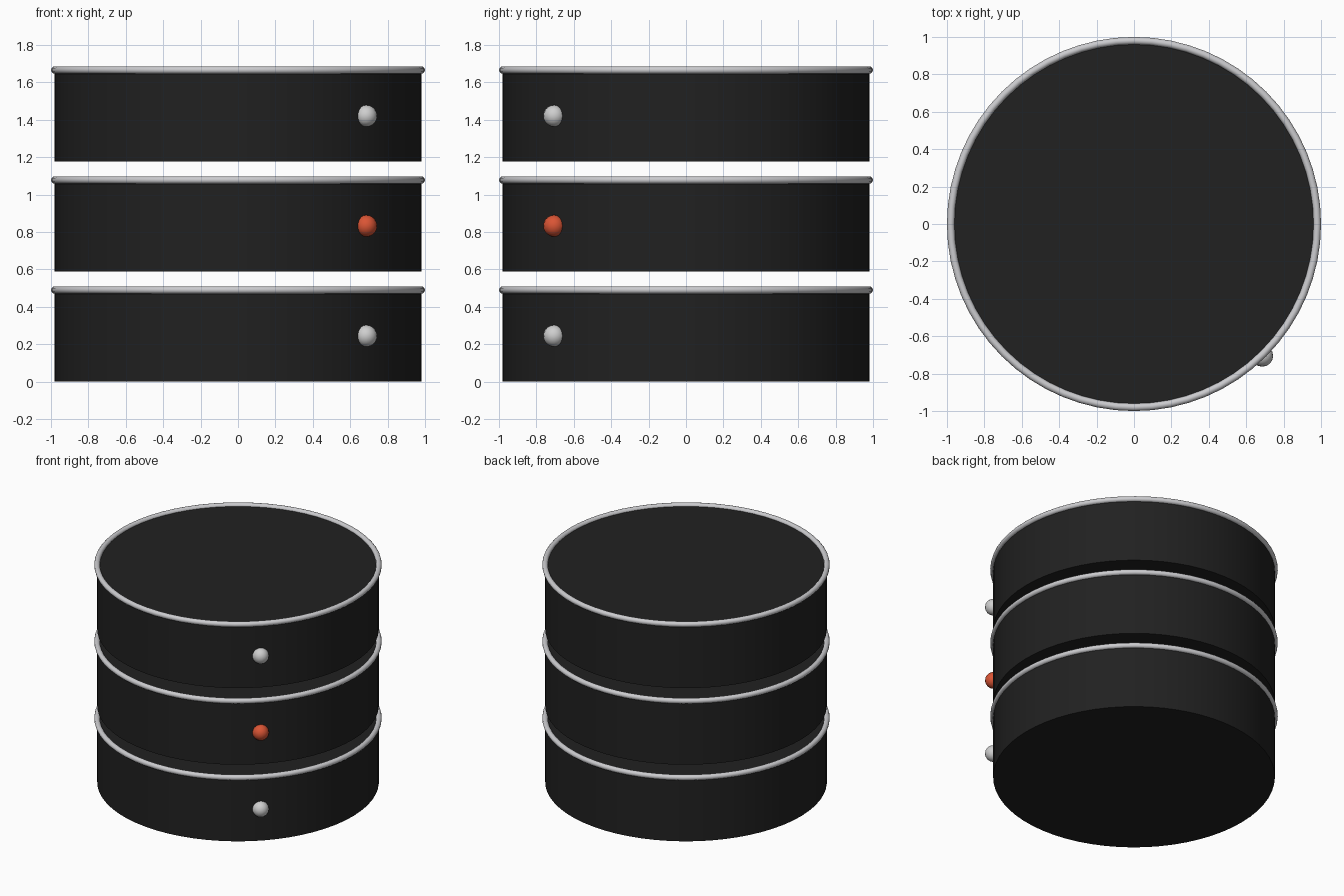
import bpy
import math

cube = bpy.data.objects.get("Cube")
if cube:
    bpy.data.objects.remove(cube, do_unlink=True)


def material(name, rgb):
    mat = bpy.data.materials.new(name)
    mat.use_nodes = True
    colour = (*rgb, 1)
    mat.diffuse_color = colour
    mat.node_tree.nodes["Principled BSDF"].inputs["Base Color"].default_value = colour
    return mat


black = material("black", (0.015, 0.015, 0.015))
silver = material("silver", (0.6, 0.6, 0.62))
white = material("pale grey", (0.62, 0.62, 0.62))
orange = material("orange red", (0.7, 0.09, 0.035))


def finish(name, mat):
    obj = bpy.context.object
    obj.name = name
    obj.data.materials.append(mat)
    bpy.ops.object.shade_smooth_by_angle(angle=math.radians(40))


RADIUS = 0.98
HEIGHT = 0.49
SPACING = 0.588

# Three identical drums, each with a rim on top and a round knob
for i, (level, knob_mat) in enumerate(
        [("lower", white), ("middle", orange), ("upper", white)]):
    base = i * SPACING

    # Closed drum body
    bpy.ops.mesh.primitive_cylinder_add(
        vertices=64, radius=RADIUS, depth=HEIGHT,
        location=(0, 0, base + HEIGHT / 2))
    finish(level + "_drum", black)

    # Rounded metal rim
    bpy.ops.mesh.primitive_torus_add(
        major_segments=64, minor_segments=12,
        major_radius=RADIUS, minor_radius=0.02,
        location=(0, 0, base + HEIGHT))
    finish(level + "_rim", silver)

    # Knob on the front left side
    bpy.ops.mesh.primitive_uv_sphere_add(
        segments=16, ring_count=10, radius=0.058,
        location=(0.686, -0.705, base + HEIGHT / 2))
    finish(level + "_knob", knob_mat)
